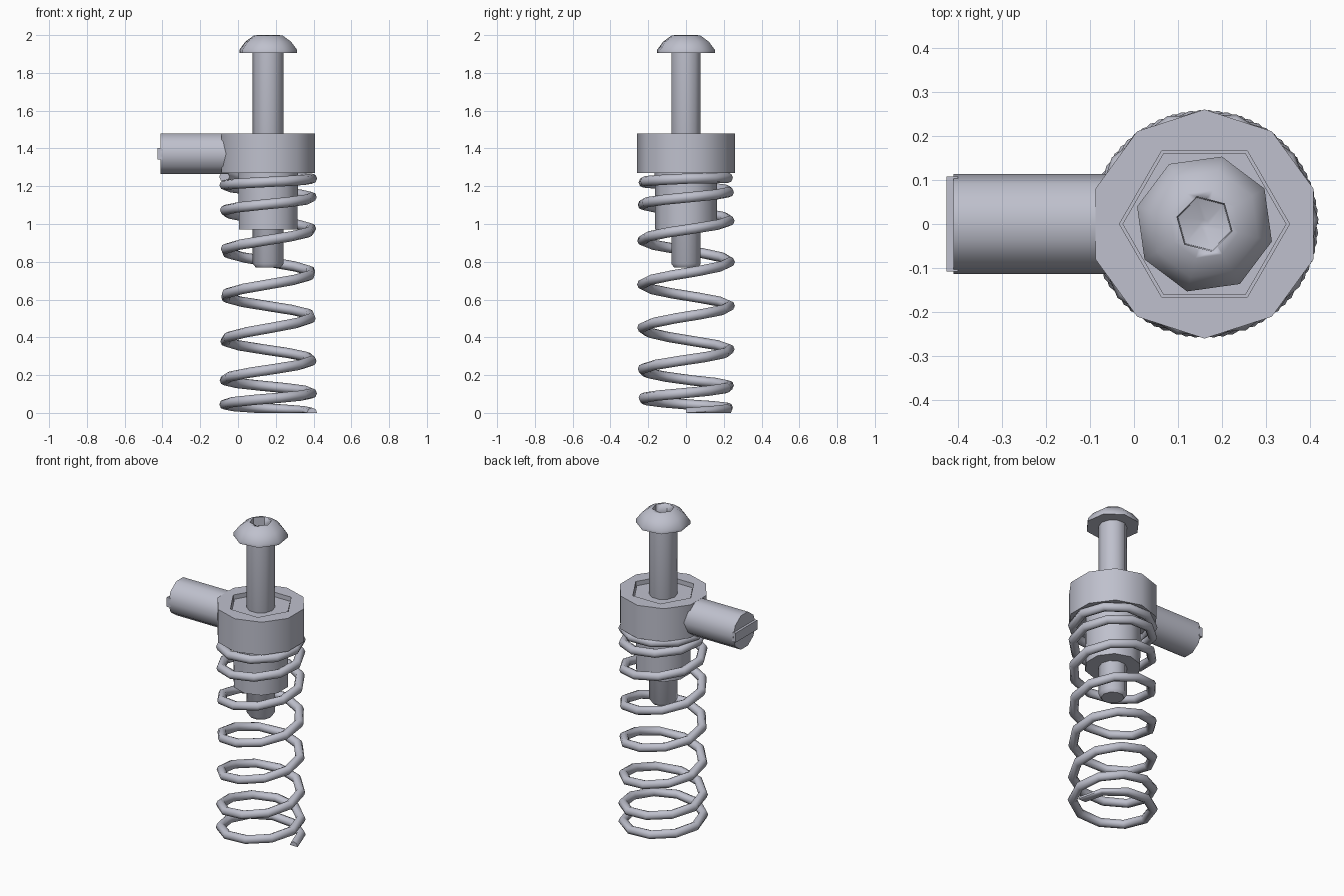
import bpy, bmesh, math
from mathutils import Matrix, Vector

if "Cube" in bpy.data.objects:
    bpy.data.objects.remove(bpy.data.objects["Cube"])

CX = 0.16  # x of the main axis
steel = bpy.data.materials.new("steel_grey")
steel.diffuse_color = (0.52, 0.53, 0.61, 1)
steel.use_nodes = True
steel.node_tree.nodes["Principled BSDF"].inputs["Base Color"].default_value = steel.diffuse_color


def finish(name, bm, angle=40):
    bmesh.ops.recalc_face_normals(bm, faces=bm.faces)
    mesh = bpy.data.meshes.new(name)
    bm.to_mesh(mesh)
    bm.free()
    mesh.materials.append(steel)
    ob = bpy.data.objects.new(name, mesh)
    bpy.context.collection.objects.link(ob)
    bpy.ops.object.select_all(action='DESELECT')
    bpy.context.view_layer.objects.active = ob
    ob.select_set(True)
    bpy.ops.object.shade_smooth_by_angle(angle=math.radians(angle))
    return ob


def skin(bm, rings):
    """Join rings of points with quads and cap both ends."""
    rows = [[bm.verts.new(p) for p in r] for r in rings]
    n = len(rows[0])
    for a, b in zip(rows, rows[1:]):
        for i in range(n):
            j = (i + 1) % n
            bm.faces.new((a[i], a[j], b[j], b[i]))
    bm.faces.new(rows[0])
    bm.faces.new(rows[-1])


def lathe(name, profile, sides, start=0.0, angle=40, matrix=None):
    """Polygonal turned part; profile is (radius, height) from end to end."""
    bm = bmesh.new()
    skin(bm, [[(r * math.cos(math.radians(start) + math.tau * k / sides),
                r * math.sin(math.radians(start) + math.tau * k / sides), z)
               for k in range(sides)] for r, z in profile])
    bm.transform(matrix or Matrix.Translation((CX, 0, 0)))
    return finish(name, bm, angle)


def cut(target, cutter):
    m = target.modifiers.new("cut", 'BOOLEAN')
    m.object = cutter
    m.operation = 'DIFFERENCE'
    m.solver = 'EXACT'
    cutter.hide_render = True
    cutter.hide_set(True)


# collar with a hexagonal recess, and the hex insert in it
collar = lathe("collar", [(0.26, 1.27), (0.26, 1.48)], 10, 18)
cut(collar, lathe("collar_cutter", [(0.193, 1.40), (0.193, 1.6)], 6))
lathe("hex_insert", [(0.186, 1.39), (0.186, 1.455)], 6)

# sleeve under the collar
lathe("sleeve", [(0.163, 0.97), (0.166, 1.28)], 10, 18)

# bolt shaft and domed head with hex socket
lathe("bolt_shaft", [(0.066, 0.77), (0.082, 0.79), (0.082, 1.92)], 10)
head = lathe("bolt_head", [(0.158, 1.905), (0.158, 1.922), (0.125, 1.965),
                           (0.08, 1.997), (0.06, 2.0)], 8, -14.5, 50)
cut(head, lathe("socket_cutter", [(0.01, 1.925), (0.062, 1.945), (0.067, 2.05)], 6, -14.5))

# side arm running along x, with a raised bar across its end
lathe("side_arm", [(0.113, -0.41), (0.113, -0.05)], 10, 0, 40,
      Matrix.Translation((0, 0, 1.372)) @ Matrix(((0, 0, 1, 0), (1, 0, 0, 0),
                                                  (0, 1, 0, 0), (0, 0, 0, 1))))
bm = bmesh.new()
bmesh.ops.create_cube(bm, size=1)
bm.transform(Matrix.Translation((-0.4125, 0, 1.372)) @ Matrix.Diagonal((0.025, 0.216, 0.06, 1)))
finish("arm_end_bar", bm)

# spring: height at each half turn, swept with an eight sided wire
heights = [0.0, 0.045, 0.105, 0.175, 0.28, 0.385, 0.51, 0.62, 0.74,
           0.86, 0.97, 1.07, 1.14, 1.205, 1.24, 1.25]
STEPS, COIL, WIRE = 76, 0.232, 0.027
rings = []
for s in range(STEPS + 1):
    h = s / STEPS * (len(heights) - 1)
    i = min(int(h), len(heights) - 2)
    z = heights[i] + (heights[i + 1] - heights[i]) * (h - i)
    a = math.pi * h
    out = Vector((math.cos(a), math.sin(a), 0))
    ring = []
    for k in range(8):
        t = math.tau * k / 8
        p = out * (COIL + WIRE * math.cos(t))
        ring.append((p.x + CX, p.y, max(0.0, z + WIRE * math.sin(t)) + 0.0002 * (math.sin(t) + 1)))
    rings.append(ring)
bm = bmesh.new()
skin(bm, rings)
finish("spring", bm, 60)
